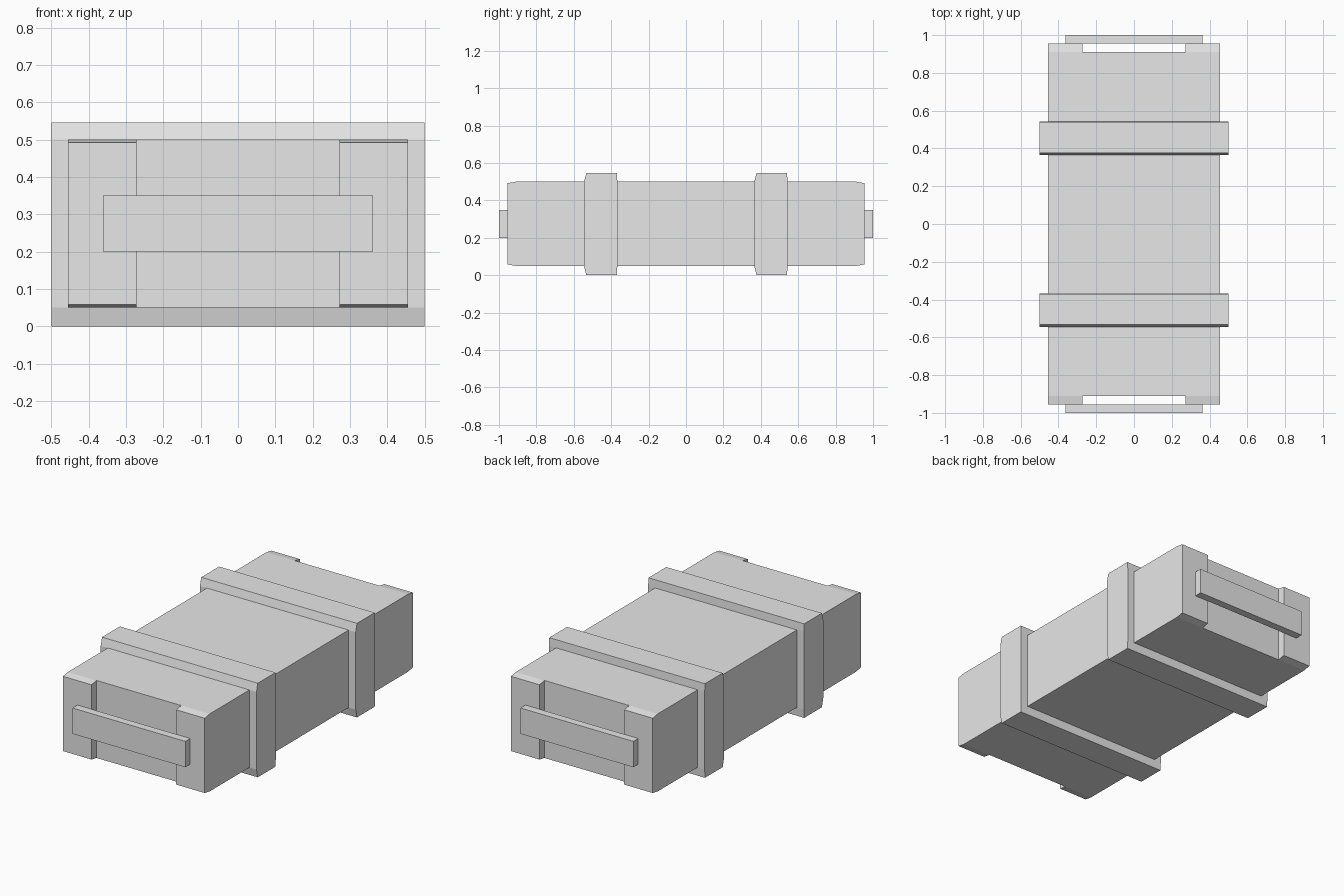
import bpy
import bmesh

cube = bpy.data.objects.get("Cube")
if cube:
    bpy.data.objects.remove(cube, do_unlink=True)

grey = bpy.data.materials.new("plain grey")
grey.use_nodes = True
grey.diffuse_color = (0.8, 0.8, 0.8, 1)
grey.node_tree.nodes["Principled BSDF"].inputs["Base Color"].default_value = (0.8, 0.8, 0.8, 1)


def prism(name, x0, x1, profile):
    """Extrude a (y, z) profile along x from x0 to x1."""
    bm = bmesh.new()
    face = bm.faces.new([bm.verts.new((x0, y, z)) for y, z in profile])
    side = bmesh.ops.extrude_face_region(bm, geom=[face])["geom"]
    verts = [v for v in side if isinstance(v, bmesh.types.BMVert)]
    bmesh.ops.translate(bm, vec=(x1 - x0, 0, 0), verts=verts)
    bmesh.ops.recalc_face_normals(bm, faces=bm.faces)
    mesh = bpy.data.meshes.new(name)
    bm.to_mesh(mesh)
    bm.free()
    mesh.materials.append(grey)
    obj = bpy.data.objects.new(name, mesh)
    bpy.context.collection.objects.link(obj)
    return obj


# Main case
prism("crate_body", -0.455, 0.455,
      [(-0.91, 0.05), (0.91, 0.05), (0.91, 0.5), (-0.91, 0.5)])

# Raised straps around the case, with slightly sloped outer lips
for label, y in (("front", -0.455), ("back", 0.455)):
    a, b = y - 0.09, y + 0.088
    prism(label + "_strap", -0.5, 0.5,
          [(a, 0.05), (a + 0.012, 0), (b - 0.003, 0), (b, 0.05),
           (b, 0.5), (b - 0.003, 0.546), (a + 0.012, 0.546), (a, 0.5)])

# Corner posts and carrying bars at both ends
for label, s in (("front", -1), ("back", 1)):
    post = [(s * 0.91, 0.05), (s * 0.955, 0.058), (s * 0.955, 0.492), (s * 0.91, 0.5)]
    for side, x0, x1 in (("right", -0.455, -0.272), ("left", 0.272, 0.455)):
        prism(f"{label}_{side}_post", x0, x1, post)
    prism(label + "_handle_bar", -0.362, 0.362,
          [(s * 0.955, 0.2), (s * 1.0, 0.2), (s * 1.0, 0.35), (s * 0.955, 0.35)])
